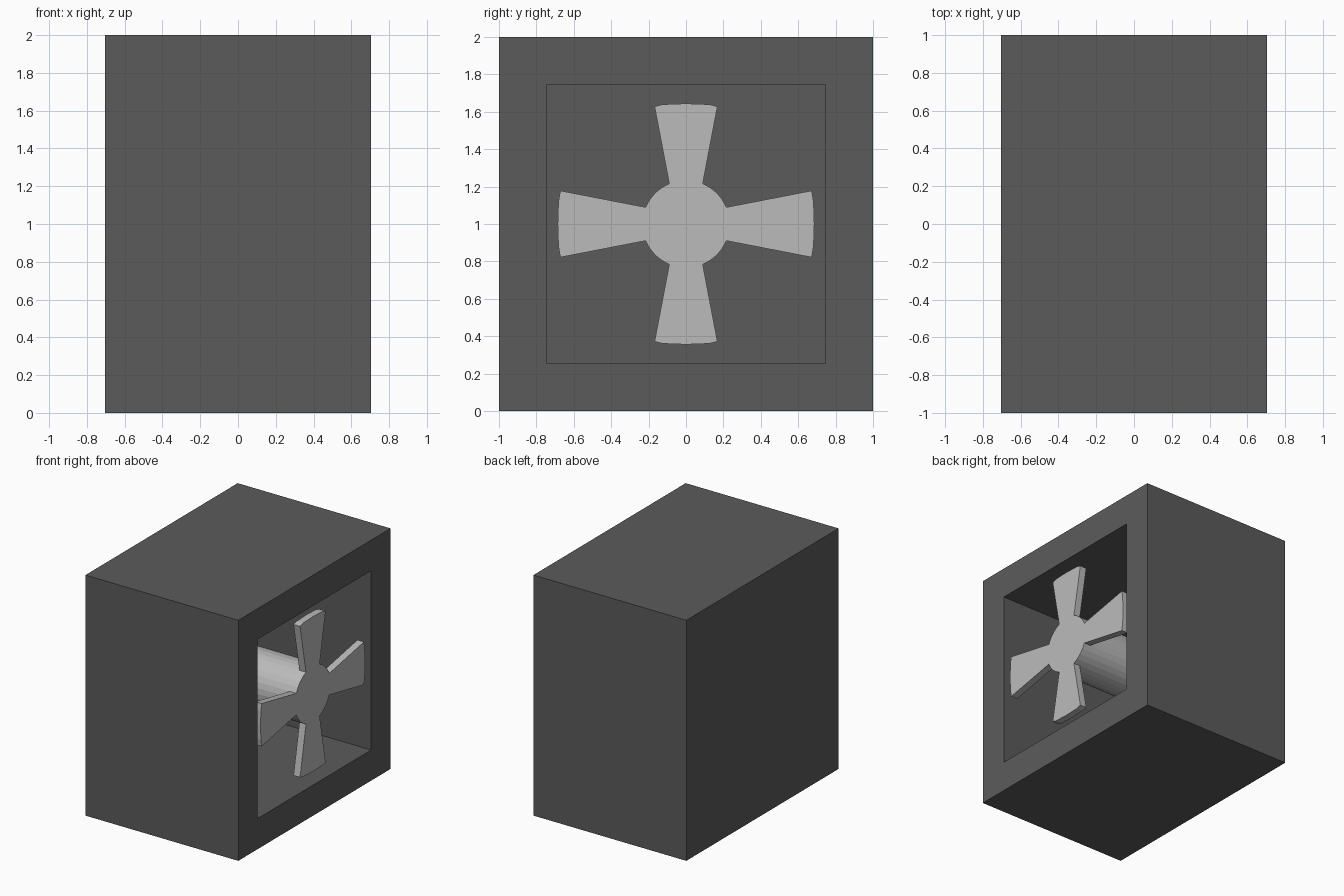
import bpy, bmesh
from math import cos, sin, radians
from mathutils import Matrix, Vector

if "Cube" in bpy.data.objects:
    bpy.data.objects.remove(bpy.data.objects["Cube"])

HUB_R, SEGS = 0.234, 32
FAN_FRONT, FAN_BACK = 0.688, 0.628
HALF_X, CAVITY_BACK = 0.703, -0.45
CENTRE_Z = 1.0


def finish(bm, name, mat):
    bmesh.ops.recalc_face_normals(bm, faces=bm.faces[:])
    mesh = bpy.data.meshes.new(name)
    bm.to_mesh(mesh)
    bm.free()
    mesh.materials.append(mat)
    obj = bpy.data.objects.new(name, mesh)
    bpy.context.collection.objects.link(obj)
    return obj


def grey(name, v):
    mat = bpy.data.materials.new(name)
    mat.diffuse_color = (v, v, v, 1)
    mat.use_nodes = True
    mat.node_tree.nodes["Principled BSDF"].inputs["Base Color"].default_value = mat.diffuse_color
    return mat


dark, light = grey("dark_grey", 0.105), grey("light_grey", 0.5)

# Housing: block with a square recess in its right side
bm = bmesh.new()
bmesh.ops.create_cube(bm, size=1, matrix=Matrix.Translation((0, 0, 1)) @ Matrix.Diagonal((2 * HALF_X, 2, 2, 1)))
bm.normal_update()
mouth = [f for f in bm.faces if f.normal.x > 0.9]
bmesh.ops.inset_region(bm, faces=mouth, thickness=0.255, use_even_offset=True)
bmesh.ops.inset_region(bm, faces=mouth, thickness=0, depth=CAVITY_BACK - HALF_X)
finish(bm, "housing", dark)

# Shaft from the recess back to the fan
bm = bmesh.new()
length = FAN_BACK - CAVITY_BACK
mid = Matrix.Translation(((FAN_BACK + CAVITY_BACK) / 2, 0, CENTRE_Z))
bmesh.ops.create_cone(bm, cap_ends=True, segments=SEGS, radius1=HUB_R, radius2=HUB_R,
                      depth=length, matrix=mid @ Matrix.Rotation(radians(90), 4, 'Y'))
finish(bm, "shaft", light)

# Fan outline: four flared blades joined by hub arcs, as (y, z) points
side_tip = [(0.672, -0.178), (0.682, -0.12), (0.686, 0), (0.682, 0.12), (0.672, 0.178)]
top_tip = [(0.168, 0.628), (0.127, 0.639), (0, 0.644), (-0.127, 0.639), (-0.168, 0.628)]
tips = [side_tip, top_tip,
        [(-y, -z) for y, z in side_tip], [(-y, -z) for y, z in top_tip]]
outline = []
for quarter, tip in enumerate(tips):
    outline += tip
    for step in range(5):
        a = radians(90 * quarter + 22.5 + 11.25 * step)
        outline.append((HUB_R * cos(a), HUB_R * sin(a)))

# Fan: thin plate with front, back and edge faces
bm = bmesh.new()
back, front = [[bm.verts.new((x, y, CENTRE_Z + z)) for y, z in outline]
               for x in (FAN_BACK, FAN_FRONT)]
bm.faces.new(back)
bm.faces.new(front)
for i in range(len(outline)):
    bm.faces.new((back[i - 1], back[i], front[i], front[i - 1]))
finish(bm, "fan", light)
